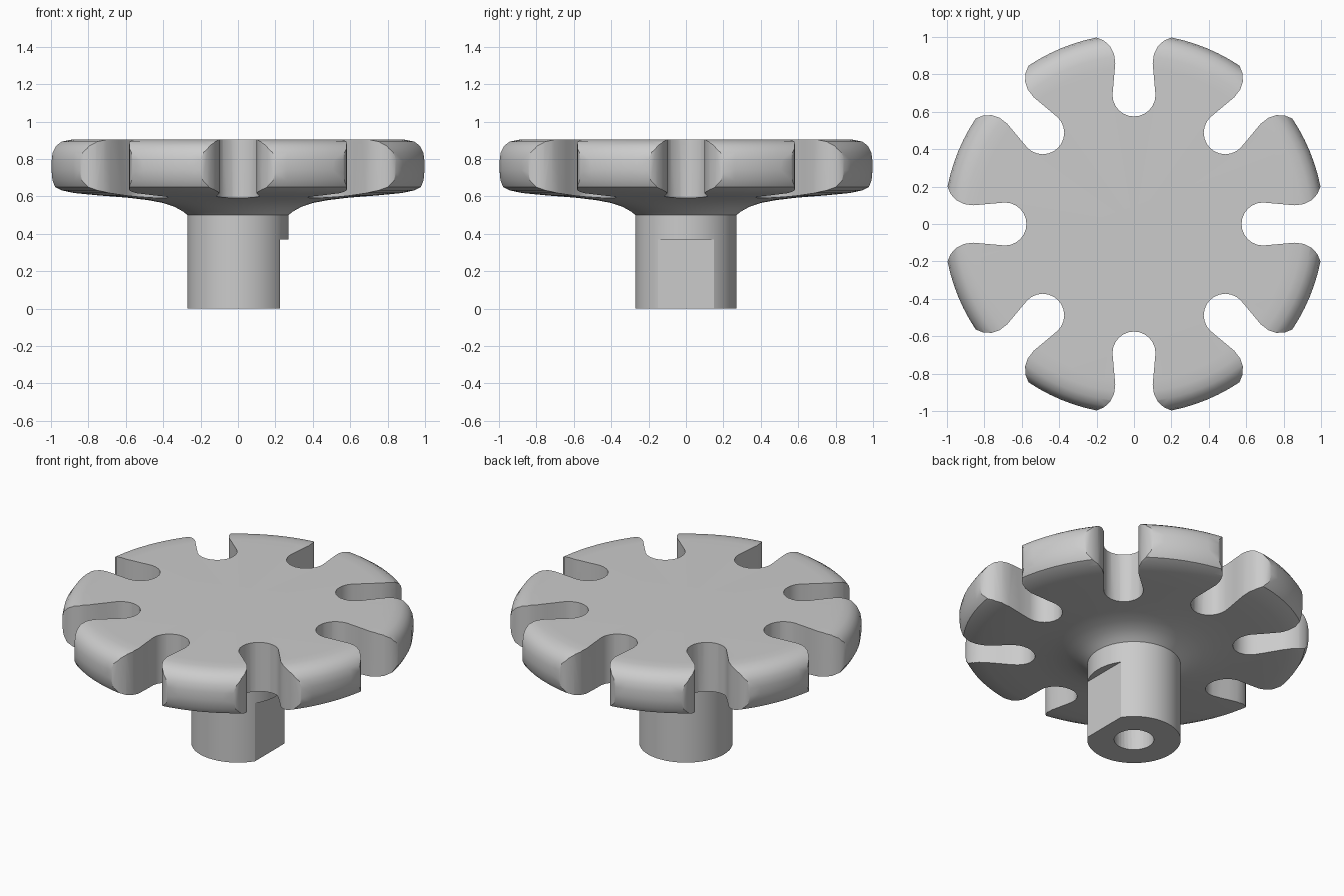
import bpy, bmesh, math
from mathutils import Matrix, Vector

cube = bpy.data.objects.get("Cube")
if cube:
    bpy.data.objects.remove(cube, do_unlink=True)

GREY = (0.6, 0.6, 0.6, 1)
mat = bpy.data.materials.new("plain grey")
mat.use_nodes = True
mat.diffuse_color = GREY
mat.node_tree.nodes["Principled BSDF"].inputs["Base Color"].default_value = GREY


def to_object(name, bm):
    bmesh.ops.recalc_face_normals(bm, faces=bm.faces)
    mesh = bpy.data.meshes.new(name)
    bm.to_mesh(mesh)
    bm.free()
    mesh.materials.append(mat)
    obj = bpy.data.objects.new(name, mesh)
    bpy.context.collection.objects.link(obj)
    return obj


def lathe(name, profile, steps):
    bm = bmesh.new()
    verts = [bm.verts.new((r, 0, z)) for r, z in profile]
    edges = [bm.edges.new(pair) for pair in zip(verts, verts[1:])]
    bmesh.ops.spin(bm, geom=verts + edges, cent=(0, 0, 0), axis=(0, 0, 1),
                   angle=math.tau, steps=steps)
    bmesh.ops.remove_doubles(bm, verts=bm.verts, dist=1e-4)
    return to_object(name, bm)


def prism(name, outline, z0, z1, turn=0.0):
    bm = bmesh.new()
    face = bm.faces.new([bm.verts.new((x, y, z0)) for x, y in outline])
    top = bmesh.ops.extrude_face_region(bm, geom=[face])["geom"]
    bmesh.ops.translate(bm, vec=Vector((0, 0, z1 - z0)),
                        verts=[v for v in top if isinstance(v, bmesh.types.BMVert)])
    bmesh.ops.rotate(bm, verts=bm.verts, cent=(0, 0, 0),
                     matrix=Matrix.Rotation(turn, 3, "Z"))
    return to_object(name, bm)


def cut(target, cutter):
    cutter.hide_render = True
    mod = target.modifiers.new("cut", "BOOLEAN")
    mod.operation = "DIFFERENCE"
    mod.solver = "EXACT"
    mod.object = cutter
    bpy.context.view_layer.objects.active = target
    bpy.ops.object.modifier_apply(modifier=mod.name)
    bpy.data.objects.remove(cutter, do_unlink=True)


# Turned body: shaft, flared collar and rounded disc
profile = [(0, 0), (0.27, 0), (0.27, 0.5), (0.295, 0.52), (0.34, 0.545),
           (0.4, 0.565), (0.48, 0.58), (0.58, 0.592), (0.75, 0.605),
           (0.88, 0.618), (0.95, 0.632), (0.99, 0.65), (1.01, 0.685),
           (1.017, 0.74), (1.017, 0.79), (1.008, 0.835), (0.985, 0.87),
           (0.95, 0.893), (0.9, 0.903), (0.84, 0.905), (0, 0.905)]
knob = lathe("lobed_knob", profile, 96)

# Eight keyhole slots with flared, rounded mouths
side = [(0.77, 0.108), (0.86, 0.1), (0.91, 0.107), (0.95, 0.127),
        (0.98, 0.16), (0.995, 0.195), (1.01, 0.25), (1.2, 0.3)]
arc = [(0.69 + 0.115 * math.cos(a), 0.115 * math.sin(a))
       for a in (math.radians(270 - 15 * i) for i in range(13))]
slot = arc + side + [(x, -y) for x, y in reversed(side)]
for i in range(8):
    cut(knob, prism("slot_cutter", slot, 0.4, 1.1, i * math.tau / 8))

# Drive flat on the shaft
cut(knob, prism("flat_cutter",
                [(0.225, -0.4), (0.5, -0.4), (0.5, 0.4), (0.225, 0.4)], -0.1, 0.37))

# Blind bore in the shaft
bore = [(0.115 * math.cos(i * math.tau / 32), 0.115 * math.sin(i * math.tau / 32))
        for i in range(32)]
cut(knob, prism("bore_cutter", bore, -0.1, 0.5))

# Smooth shading with crisp edges
bpy.ops.object.select_all(action="DESELECT")
knob.select_set(True)
bpy.context.view_layer.objects.active = knob
bpy.ops.object.shade_smooth_by_angle(angle=math.radians(30))
